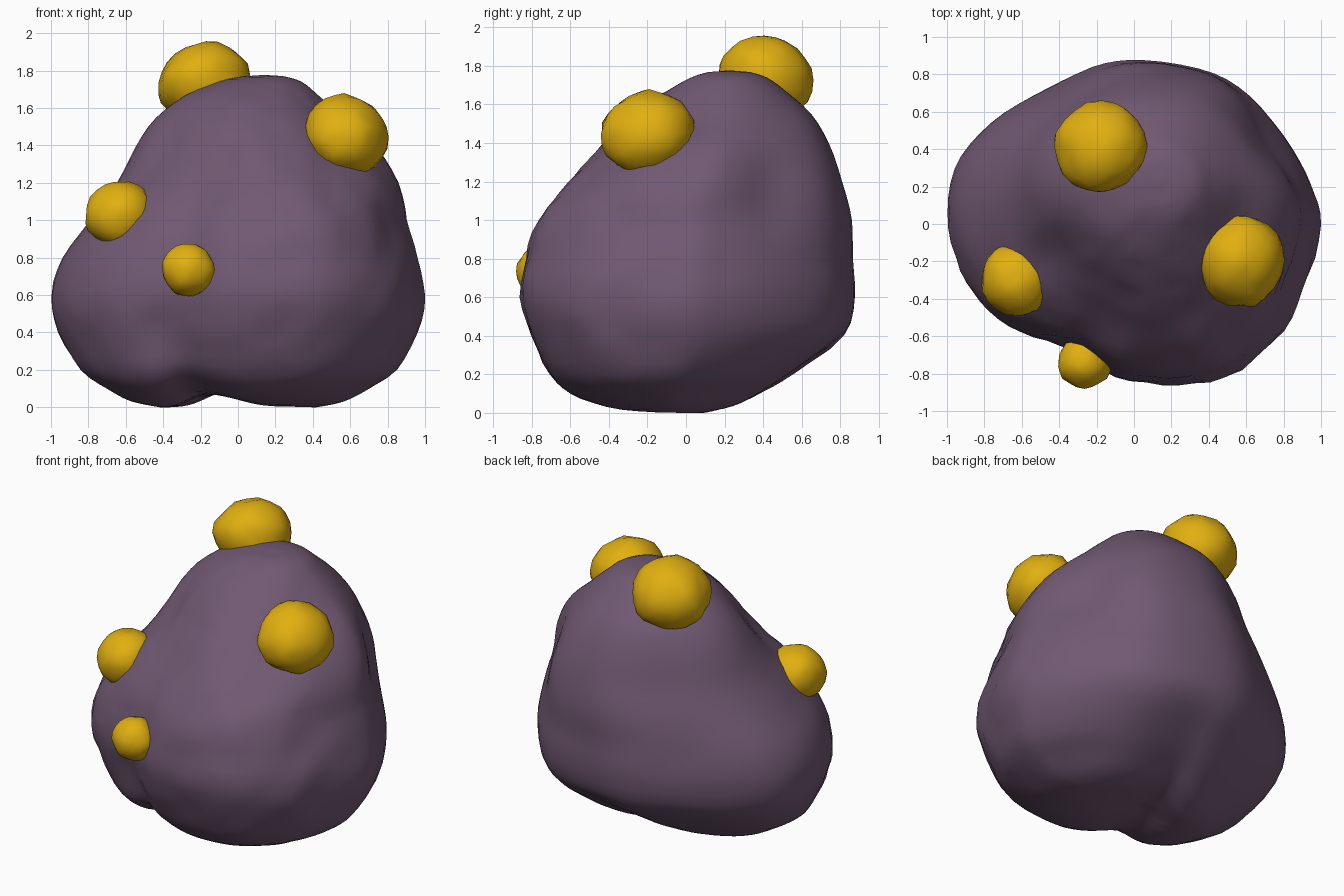
import bpy, bmesh, math
from mathutils import Vector, noise

cube = bpy.data.objects.get("Cube")
if cube:
    bpy.data.objects.remove(cube)


def make_material(name, color):
    mat = bpy.data.materials.new(name)
    mat.use_nodes = True
    mat.diffuse_color = (*color, 1)
    bsdf = mat.node_tree.nodes["Principled BSDF"]
    bsdf.inputs["Base Color"].default_value = (*color, 1)
    bsdf.inputs["Roughness"].default_value = 0.8
    return mat


def finish(bm, name, mat, angle):
    """Turn a bmesh into a smooth shaded object with one material."""
    bmesh.ops.recalc_face_normals(bm, faces=bm.faces)
    mesh = bpy.data.meshes.new(name)
    bm.to_mesh(mesh)
    bm.free()
    mesh.materials.append(mat)
    obj = bpy.data.objects.new(name, mesh)
    bpy.context.scene.collection.objects.link(obj)
    bpy.ops.object.select_all(action="DESELECT")
    obj.select_set(True)
    bpy.context.view_layer.objects.active = obj
    bpy.ops.object.shade_smooth_by_angle(angle=math.radians(angle))
    return obj


def spline(rows, t, closed=False):
    """Catmull-Rom point at t in a list of equal-length tuples."""
    n = len(rows)
    i = int(math.floor(t))
    f = t - i
    pick = (lambda k: rows[k % n]) if closed else (lambda k: rows[max(0, min(n - 1, k))])
    a, b, c, d = (pick(i + k) for k in (-1, 0, 1, 2))
    return [q + 0.5 * f * (r - p + f * (2 * p - 5 * q + 4 * r - s + f * (3 * (q - r) + s - p)))
            for p, q, r, s in zip(a, b, c, d)]


# Plan outline of the rock at its widest, going round from +x
OUTLINE = [(1, 0), (.95, .2), (.84, .42), (.63, .68), (.4, .82), (.05, .88), (-.2, .85),
           (-.48, .72), (-.75, .56), (-.94, .34), (-1, .07), (-.94, -.22), (-.81, -.42),
           (-.62, -.57), (-.36, -.66), (-.1, -.81), (.2, -.855), (.51, -.81), (.79, -.58),
           (.92, -.32)]

# Height and extents (z, left, right, front, back) of each layer
LAYERS = [(0, -.42, .42, -.2, .18), (.03, -.57, .56, -.42, .3), (.1, -.7, .7, -.6, .43),
          (.2, -.84, .85, -.71, .58), (.4, -.96, .96, -.81, .82), (.6, -1, 1, -.86, .875),
          (.8, -.94, .96, -.83, .865), (1, -.79, .9, -.77, .86), (1.2, -.65, .86, -.61, .81),
          (1.4, -.55, .74, -.43, .74), (1.55, -.44, .57, -.27, .65), (1.67, -.28, .43, -.1, .52),
          (1.74, -.1, .34, .02, .42), (1.77, .03, .24, .11, .33)]

# Dents pressed into the rock: centre, radius, depth
DENTS = [((.45, -.3, 1.3), .2, .06), ((.5, 0, 1.45), .18, .04), ((.85, -.4, .95), .14, .02),
         ((.45, -.5, 1.1), .14, .02), ((.25, -.85, .42), .12, .02), ((-.4, -.65, .4), .14, .03),
         ((-.42, -.2, 1.45), .25, .06), ((.65, .5, 1.3), .25, .04), ((.74, .42, 1.12), .2, .04)]


# Rock body, lofted from the layers
def build_rock(mat):
    segments, steps = 72, 3
    bm = bmesh.new()
    rings = []
    for k in range((len(LAYERS) - 1) * steps + 1):
        z, x0, x1, y0, y1 = spline(LAYERS, k / steps)
        ring = []
        for s in range(segments):
            u, v = spline(OUTLINE, s * len(OUTLINE) / segments, True)
            v = (v - .0125) / .8675
            # round the section off towards the top and bottom
            length = math.hypot(u, v)
            blend = min(1, abs(z - .65) / 1.1) ** 2
            scale = 1 + blend * (1 / length - 1)
            x = (x0 + x1) / 2 + u * scale * (x1 - x0) / 2
            y = (y0 + y1) / 2 + v * scale * (y1 - y0) / 2
            ring.append(bm.verts.new((x, y, z)))
        rings.append(ring)
    for low, high in zip(rings, rings[1:]):
        for s in range(segments):
            t = (s + 1) % segments
            bm.faces.new((low[s], low[t], high[t], high[s]))
    # close both ends with shrinking rings
    for ring, lift in ((rings[0], 0), (rings[-1], .01)):
        middle = sum((v.co for v in ring), Vector()) / segments
        outer = ring
        for f in (.75, .5, .25):
            inner = [bm.verts.new(middle.lerp(v.co, f) + Vector((0, 0, lift * (1 - f)))) for v in ring]
            for s in range(segments):
                t = (s + 1) % segments
                bm.faces.new((outer[s], outer[t], inner[t], inner[s]))
            outer = inner
        tip = bm.verts.new(middle + Vector((0, 0, lift)))
        for s in range(segments):
            bm.faces.new((outer[s], outer[(s + 1) % segments], tip))
    # shallow slanting groove underneath between the two feet
    for v in bm.verts:
        fade = max(0, 1 - v.co.z / .45)
        across = v.co.x + .14 - .3 * v.co.y
        width = .12 if across < 0 else .24
        v.co.z += .075 * fade * math.exp(-(across / width) ** 2)
    # dents, and roughness that is strongest on the front
    bmesh.ops.recalc_face_normals(bm, faces=bm.faces)
    bm.normal_update()
    for v in bm.verts:
        push = 0
        for centre, radius, depth in DENTS:
            push -= depth * math.exp(-((v.co - Vector(centre)).length / radius) ** 2)
        front = max(0, min(1, .5 - v.co.y * 2)) * min(1, v.co.z * 3)
        push += (.004 + .01 * front) * noise.noise(v.co * 5)
        push += .012 * front * noise.noise(v.co * 9)
        v.co += v.normal * push
        v.co.z = max(0, v.co.z)
    return finish(bm, "rock_body", mat, 50)


# Lumpy nodules pressed flatter along the direction they grow out of the rock
def build_nodule(name, centre, size, outward, squash, mat):
    bm = bmesh.new()
    bmesh.ops.create_icosphere(bm, subdivisions=3, radius=1)
    offset = Vector(centre) * 7
    out = Vector(outward).normalized()
    for v in bm.verts:
        p = v.co.copy()
        lump = 1.01 + .07 * noise.noise(p * 1.6 + offset) + .06 * noise.noise(p * 4 + offset)
        p -= out * p.dot(out) * squash
        v.co = Vector(centre) + Vector(a * b * lump for a, b in zip(p, size))
    return finish(bm, name, mat, 45)


purple = make_material("dusty_purple", (.165, .1, .17))
gold = make_material("gold_yellow", (.75, .43, .005))

build_rock(purple)
build_nodule("top_nodule", (-.175, .415, 1.735), (.245, .245, .235), (-.2, .4, 1), .1, gold)
build_nodule("left_nodule", (.575, -.2, 1.45), (.23, .245, .225), (.5, -.5, .6), .08, gold)
build_nodule("right_nodule", (-.63, -.3, 1.03), (.185, .195, .18), (-.5, -.5, .6), .03, gold)
build_nodule("front_nodule", (-.265, -.74, .735), (.14, .14, .14), (-.2, -1, .2), 0, gold)
